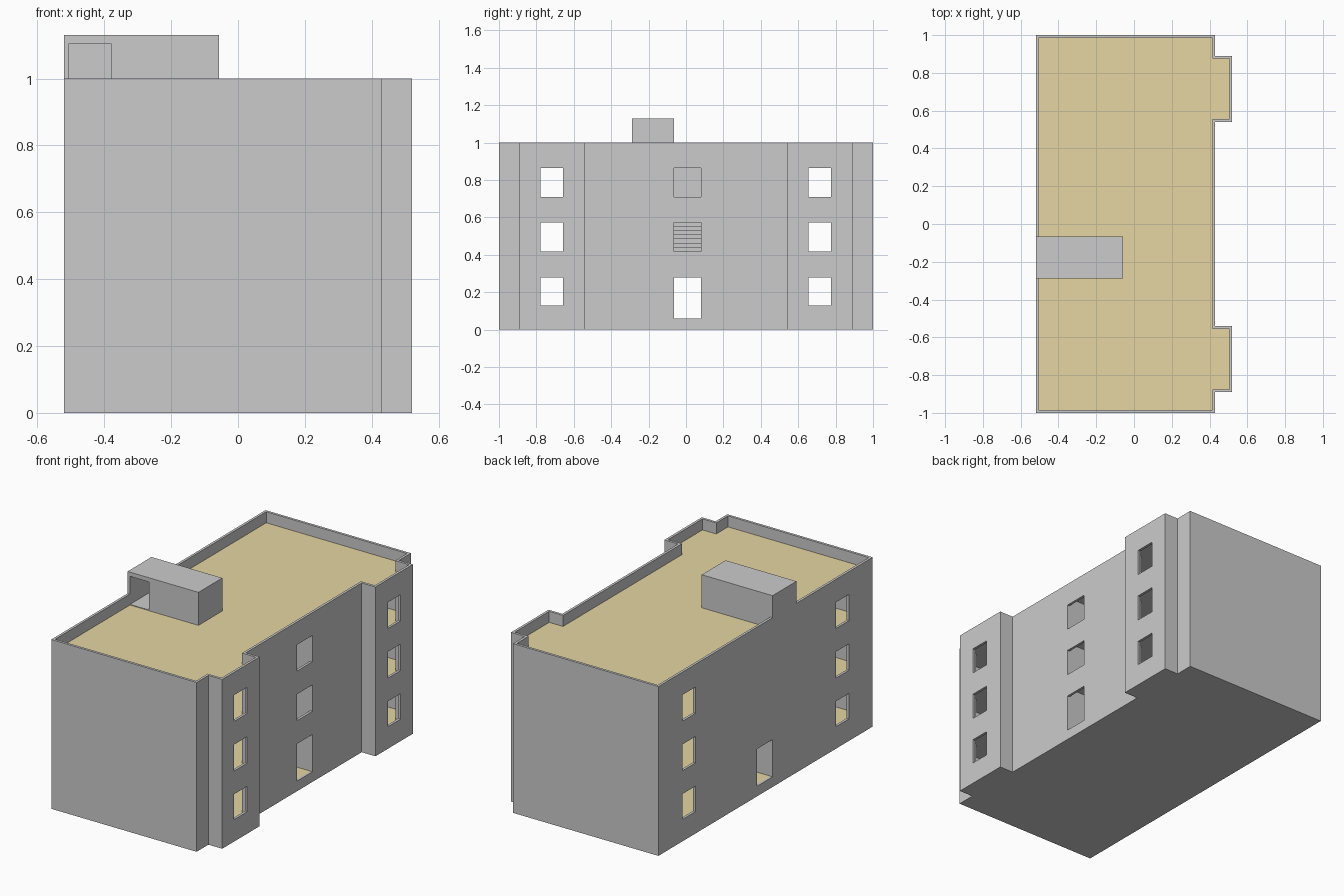
import bpy, bmesh

if "Cube" in bpy.data.objects:
    bpy.data.objects.remove(bpy.data.objects["Cube"])


def mat(name, rgb):
    m = bpy.data.materials.new(name)
    m.diffuse_color = (*rgb, 1)
    m.use_nodes = True
    m.node_tree.nodes["Principled BSDF"].inputs["Base Color"].default_value = m.diffuse_color
    return m


GRAY = mat("gray wall", (0.6, 0.6, 0.6))
TAN = mat("tan floor", (0.79, 0.67, 0.37))
T = 0.015                                   # wall thickness
LEVELS = [0.06, 0.352, 0.643, 0.935]        # floor heights, last is the roof


def finish(name, bm):
    bmesh.ops.recalc_face_normals(bm, faces=bm.faces)
    me = bpy.data.meshes.new(name)
    bm.to_mesh(me)
    bm.free()
    ob = bpy.data.objects.new(name, me)
    bpy.context.collection.objects.link(ob)
    me.materials.append(GRAY)
    return ob


def boxes(name, specs):
    """Boxes given as (x0, x1, y0, y1, z0, z1), in one object."""
    bm = bmesh.new()
    for x0, x1, y0, y1, z0, z1 in specs:
        vs = bmesh.ops.create_cube(bm, size=1)["verts"]
        for v in vs:
            v.co.x = x1 if v.co.x > 0 else x0
            v.co.y = y1 if v.co.y > 0 else y0
            v.co.z = z1 if v.co.z > 0 else z0
    return finish(name, bm)


def footprint(d):
    """Outline with two bays, moved inward by d."""
    a, b, c = 0.43 - d, 0.52 - d, 1 - d
    half = [(a, 0.54 + d), (b, 0.54 + d), (b, 0.89 - d), (a, 0.89 - d), (a, c), (-0.52 + d, c)]
    return half + [(x, -y) for x, y in reversed(half)]


def prism(name, pts, z0, z1):
    bm = bmesh.new()
    f = bm.faces.new([bm.verts.new((x, y, z0)) for x, y in pts])
    r = bmesh.ops.extrude_face_region(bm, geom=[f])
    for v in r["geom"]:
        if isinstance(v, bmesh.types.BMVert):
            v.co.z = z1
    return finish(name, bm)


def cut(ob, cutter):
    m = ob.modifiers.new("cut", "BOOLEAN")
    m.operation, m.solver, m.object = "DIFFERENCE", "EXACT", cutter
    bpy.context.view_layer.objects.active = ob
    bpy.context.view_layer.update()
    bpy.ops.object.modifier_apply(modifier=m.name)
    bpy.data.objects.remove(cutter)


# outer wall ring
bm = bmesh.new()
rings = [[bm.verts.new((x, y, z)) for x, y in footprint(d)]
         for d, z in ((0, 0), (0, 1), (T, 1), (T, 0))]
n = len(rings[0])
for k in range(4):
    p, q = rings[k], rings[(k + 1) % 4]
    for i in range(n):
        j = (i + 1) % n
        bm.faces.new((p[i], p[j], q[j], q[i]))
walls = finish("outer_walls", bm)

# window and door openings
ROWS = [(0.13, 0.28), (0.417, 0.573), (0.71, 0.865)]
holes = [(-0.7, 0.7, y - 0.06, y + 0.06, z0, z1) for y in (-0.718, 0.715) for z0, z1 in ROWS]
holes.append((-0.7, 0.7, -0.065, 0.08, 0.06, 0.28))
holes += [(0.3, 0.7, -0.065, 0.08, z0, z1) for z0, z1 in ROWS[1:]]
cut(walls, boxes("opening_cutter", holes))

# floors and roof, with stair openings
SIDE, MID = (-0.275, -0.08), (-0.065, 0.08)   # y ranges of the stair flights
wells = [None, SIDE, MID, SIDE]
names = ["ground_floor", "second_floor", "third_floor", "roof"]
for z, well, name in zip(LEVELS, wells, names):
    slab = prism(name, footprint(T), 0 if z < 0.1 else z - 0.02, z)
    if well:
        cut(slab, boxes("well_cutter", [(-0.37, -0.075, *well, z - 0.1, z + 0.1)]))
    slab.data.materials.clear()
    slab.data.materials.append(GRAY)
    slab.data.materials.append(TAN)
    for p in slab.data.polygons:
        p.material_index = 1 if p.normal.z > 0.9 else 0

# corridor walls on each storey
for i in range(3):
    z0, z1 = LEVELS[i], LEVELS[i + 1] - 0.02
    boxes(f"corridor_walls_{i + 1}", [(-0.505, 0.415, -0.08, -0.066, z0, z1),
                                      (-0.505, 0.415, 0.081, 0.095, z0, z1)])

# stair flights, rising towards the back wall
STEPS = 13
for i, (y0, y1) in enumerate((SIDE, MID, SIDE)):
    z0, rise = LEVELS[i], (LEVELS[i + 1] - LEVELS[i]) / STEPS
    run = 0.295 / STEPS
    boxes(f"stair_flight_{i + 1}",
          [(-0.075 - (k + 1) * run, -0.075 - k * run, y0, y1,
            max(z0, z0 + (k - 1) * rise), z0 + (k + 1) * rise) for k in range(STEPS)])

# rooftop stair house with doorway
house = boxes("stair_house", [(-0.52, -0.057, -0.288, -0.065, 0.93, 1.13)])
cut(house, boxes("house_cutter", [(-0.505, -0.072, -0.275, -0.08, 0.8, 1.115)]))
cut(house, boxes("doorway_cutter", [(-0.505, -0.38, -0.4, -0.2, 0.9, 1.105)]))
boxes("stair_landing", [(-0.505, -0.37, -0.287, -0.08, 0.93, 0.939)])
